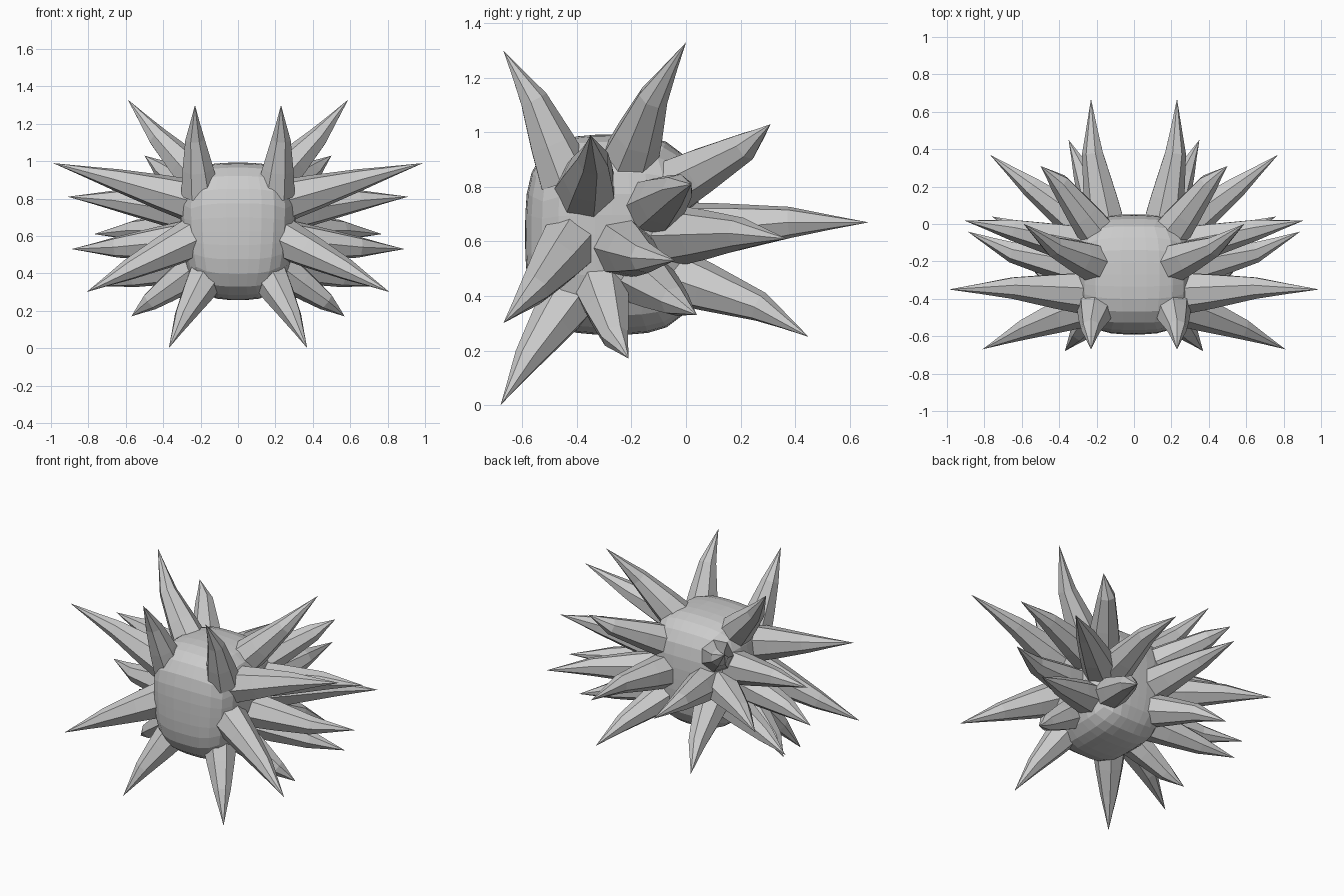
import bpy, bmesh, math
from mathutils import Vector

if "Cube" in bpy.data.objects:
    bpy.data.objects.remove(bpy.data.objects["Cube"])


def finish(bm, name):
    bmesh.ops.recalc_face_normals(bm, faces=bm.faces)
    me = bpy.data.meshes.new(name)
    bm.to_mesh(me)
    bm.free()
    ob = bpy.data.objects.new(name, me)
    bpy.context.collection.objects.link(ob)


# Body: subdivided cube pulled into a rounded block, narrower at the bottom
bm = bmesh.new()
bmesh.ops.create_cube(bm, size=2)
bmesh.ops.subdivide_edges(bm, edges=bm.edges, cuts=7, use_grid_fill=True)
for v in bm.verts:
    p = Vector([math.tan(c * math.pi / 4) for c in v.co])
    p /= sum(abs(c) ** 3.2 for c in p) ** (1 / 3.2)
    v.co = (p.x * 0.305 * (1 + 0.1 * p.z), -0.27 + p.y * 0.32, 0.625 + p.z * 0.367)
finish(bm, "body")


# Spike: faceted horn from a flared base through a bend to a tip, thicker when longer
def spike(name, base, bend, tip, side, sides=7):
    base, bend, tip = Vector(base), Vector(bend), Vector(tip)
    radius = 0.065 + 0.04 * (tip - base).length
    pts = [base, base.lerp(bend, 0.45), bend, bend.lerp(tip, 0.5), tip]
    steep = abs((tip - base).normalized().z) > 0.7
    ref = Vector((1, 0, 0)) if steep else Vector((0, 0, 1))
    bm = bmesh.new()
    rings = []
    for i, scale in enumerate((1.25, 1.0, 0.62, 0.3)):
        t = (pts[i + 1] - pts[max(i - 1, 0)]).normalized()
        u = t.cross(ref).normalized()
        w = u.cross(t)
        ring = []
        for k in range(sides):
            a = 2 * math.pi * k / sides
            q = pts[i] + (u * math.cos(a) + w * math.sin(a)) * radius * scale
            ring.append(bm.verts.new((q.x * side, q.y, q.z)))
        rings.append(ring)
    end = bm.verts.new((tip.x * side, tip.y, tip.z))
    bm.faces.new(rings[0])
    for k in range(sides):
        j = (k + 1) % sides
        for a, b in zip(rings, rings[1:]):
            bm.faces.new((a[k], a[j], b[j], b[k]))
        bm.faces.new((rings[-1][k], rings[-1][j], end))
    finish(bm, name)


def spike_pair(name, base, bend, tip):
    for label, side in (("right", 1), ("left", -1)):
        spike(f"{name}_spike_{label}", base, bend, tip, side)


# Upper spikes
spike_pair("front_top", (.2, -.44, .83), (.23, -.56, 1.12), (.23, -.67, 1.3))
spike_pair("crown", (.18, -.22, .87), (.43, -.12, 1.13), (.59, 0, 1.33))
spike_pair("back_top", (.17, -.08, .79), (.4, .22, .95), (.5, .31, 1.03))
# Side spikes
spike_pair("side_top", (.22, -.37, .78), (.65, -.34, .9), (.99, -.35, .99))
spike_pair("side_rear", (.21, -.13, .72), (.65, -.03, .79), (.91, .02, .81))
spike_pair("side_middle", (.23, -.24, .58), (.65, -.15, .54), (.89, -.04, .53))
spike_pair("side_front", (.21, -.42, .6), (.58, -.56, .42), (.81, -.67, .3))
# Lower spikes
spike_pair("side_low", (.22, -.31, .43), (.47, -.26, .25), (.57, -.21, .17))
spike_pair("front_low", (.16, -.42, .4), (.29, -.58, .17), (.37, -.68, 0))
# Rear spikes
spike_pair("back_middle", (.14, -.06, .63), (.22, .38, .67), (.23, .67, .67))
spike_pair("rear_outer", (.19, -.07, .62), (.55, .2, .63), (.77, .37, .61))
spike_pair("back_low", (.14, -.09, .49), (.27, .27, .36), (.35, .45, .25))
spike_pair("rear_low", (.19, -.16, .47), (.56, -.04, .38), (.76, .04, .33))
